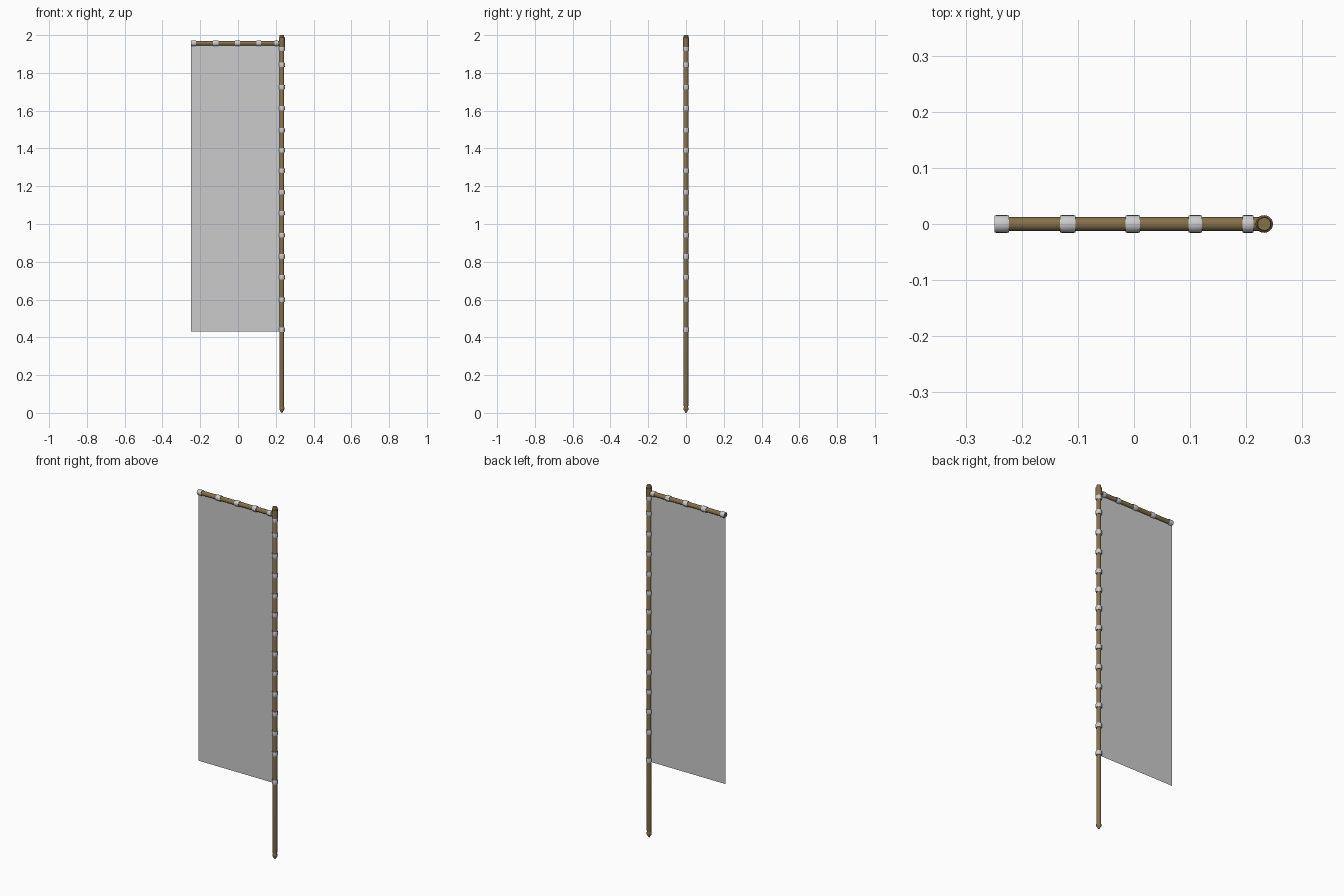
import bpy, bmesh, math
from mathutils import Matrix

if "Cube" in bpy.data.objects:
    bpy.data.objects.remove(bpy.data.objects["Cube"])

POLE_X, BAR_Z = 0.232, 1.957
wood = bpy.data.materials.new("wood")
wood.diffuse_color = (0.23, 0.165, 0.07, 1)
wood.use_nodes = True
wood.node_tree.nodes["Principled BSDF"].inputs["Base Color"].default_value = wood.diffuse_color


def lathe(name, profile, loc, sideways=False, mat=None, closed=False, sides=20):
    """Revolve (radius, height) points around z, optionally laid along x."""
    bm = bmesh.new()
    rings = []
    for r, h in profile:
        rings.append([bm.verts.new((r * math.cos(2 * math.pi * i / sides),
                                    r * math.sin(2 * math.pi * i / sides), h))
                      for i in range(sides)])
    pairs = list(zip(rings, rings[1:]))
    if closed:
        pairs.append((rings[-1], rings[0]))
    for a, b in pairs:
        for i in range(sides):
            j = (i + 1) % sides
            bm.faces.new((a[i], a[j], b[j], b[i]))
    if not closed:
        bm.faces.new(rings[0][::-1])
        bm.faces.new(rings[-1])
    if sideways:
        bm.transform(Matrix.Rotation(math.pi / 2, 4, 'Y'))
    bmesh.ops.recalc_face_normals(bm, faces=bm.faces)
    me = bpy.data.meshes.new(name)
    bm.to_mesh(me)
    bm.free()
    ob = bpy.data.objects.new(name, me)
    ob.location = loc
    bpy.context.collection.objects.link(ob)
    if mat:
        me.materials.append(mat)
    bpy.context.view_layer.objects.active = ob
    bpy.ops.object.select_all(action='DESELECT')
    ob.select_set(True)
    bpy.ops.object.shade_smooth_by_angle(angle=math.radians(35))
    return ob


# Upright pole with a pointed foot
lathe("pole", [(0.002, 0), (0.0135, 0.018), (0.0135, 0.026), (0.011, 0.032),
               (0.0125, 0.04), (0.0125, 1.998), (0.0115, 2.0)], (POLE_X, 0, 0), mat=wood)
# Collar joining crossbar to pole
lathe("pole_collar", [(0.013, -0.027), (0.0155, -0.025), (0.0155, 0.025), (0.013, 0.027)],
      (POLE_X, 0, 1.962), mat=wood)
# Crossbar
lathe("crossbar", [(0.0125, -0.246), (0.0125, POLE_X)], (0, 0, BAR_Z), True, wood)


# Cloth loops round the pole and the crossbar
def loop(name, loc, half, sideways=False):
    lathe(name, [(0.0125, -half), (0.0148, -half), (0.0157, -half * 0.75),
                 (0.0157, half * 0.75), (0.0148, half), (0.0125, half)],
          loc, sideways, closed=True)


for z in (0.44, 0.6, 0.717, 0.828, 0.94, 1.057, 1.168, 1.283, 1.39,
          1.497, 1.612, 1.725, 1.842, 1.928):
    loop("pole_loop", (POLE_X, 0, z), 0.012)
for x, half in ((-0.236, 0.013), (-0.118, 0.014), (-0.002, 0.013),
                (0.109, 0.012), (0.203, 0.010)):
    loop("crossbar_loop", (x, 0, BAR_Z), half, True)

# Hanging cloth
x0, x1, z0, z1 = -0.249, POLE_X - 0.01, 0.43, BAR_Z
me = bpy.data.meshes.new("banner_cloth")
me.from_pydata([(x0, 0, z0), (x1, 0, z0), (x1, 0, z1), (x0, 0, z1)], [], [(0, 1, 2, 3)])
bpy.context.collection.objects.link(bpy.data.objects.new("banner_cloth", me))
